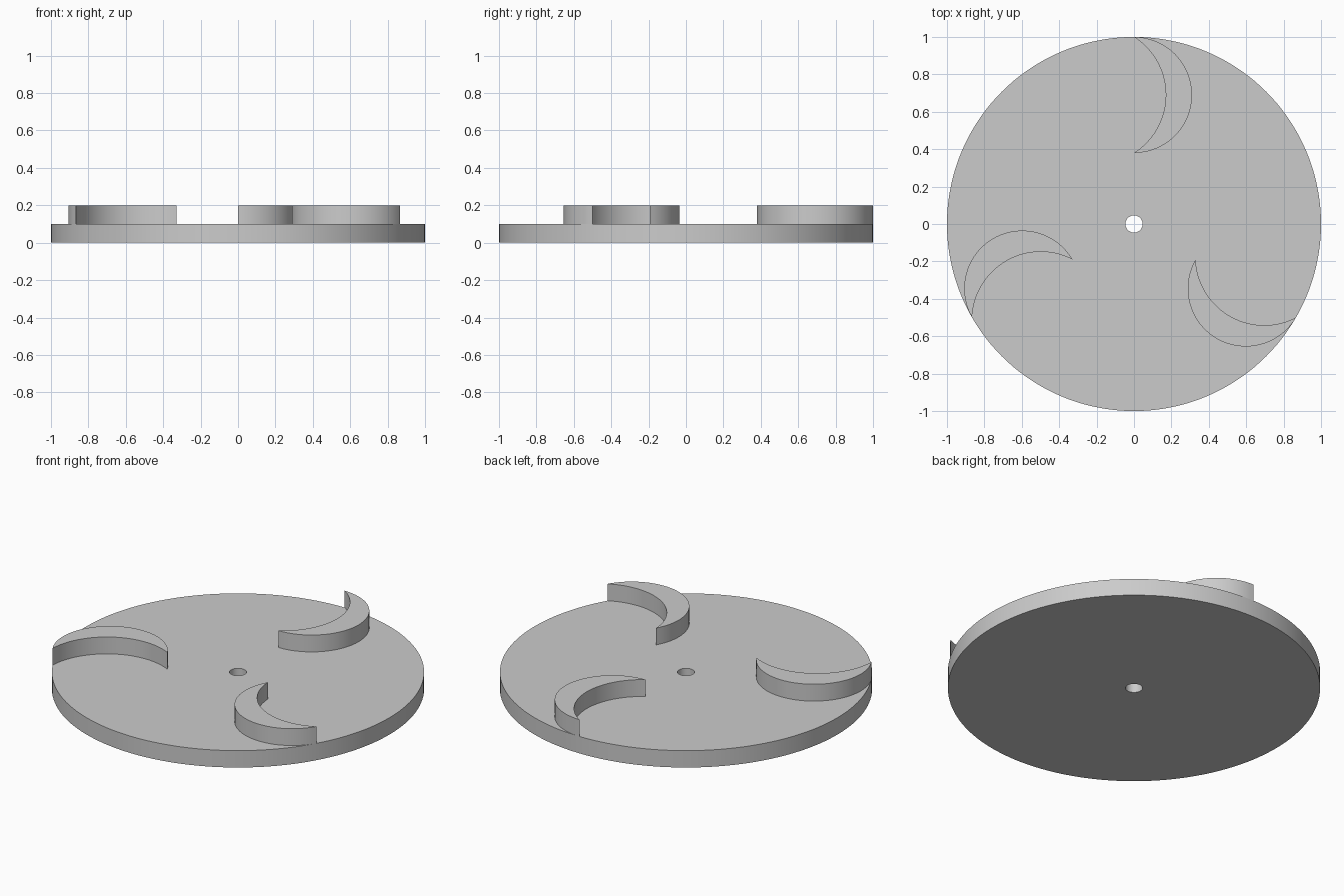
import bpy, bmesh
from math import asin, cos, sin, pi, radians
from mathutils import Matrix, Vector

cube = bpy.data.objects.get("Cube")
if cube:
    bpy.data.objects.remove(cube, do_unlink=True)

DISC_TOP, BLADE_TOP = 0.10, 0.20
GREY = (0.6, 0.6, 0.6, 1)

grey = bpy.data.materials.new("plain grey")
grey.use_nodes = True
grey.diffuse_color = GREY
grey.node_tree.nodes["Principled BSDF"].inputs["Base Color"].default_value = GREY


def extruded(name, edge_a, edge_b, closed, bottom, top):
    """Solid whose flat section is the strip between two point rows."""
    bm = bmesh.new()
    rows = [[bm.verts.new((x, y, bottom)) for x, y in row] for row in (edge_a, edge_b)]
    n = len(edge_a)
    for i in range(n if closed else n - 1):
        j = (i + 1) % n
        bm.faces.new((rows[0][i], rows[0][j], rows[1][j], rows[1][i]))
    # Join the rows where they meet at a tip
    bmesh.ops.remove_doubles(bm, verts=bm.verts[:], dist=1e-4)
    lid = bmesh.ops.extrude_face_region(bm, geom=bm.faces[:], use_keep_orig=True)["geom"]
    bmesh.ops.translate(bm, vec=Vector((0, 0, top - bottom)),
                        verts=[v for v in lid if isinstance(v, bmesh.types.BMVert)])
    bmesh.ops.recalc_face_normals(bm, faces=bm.faces[:])
    mesh = bpy.data.meshes.new(name)
    bm.to_mesh(mesh)
    bm.free()
    mesh.materials.append(grey)
    obj = bpy.data.objects.new(name, mesh)
    bpy.context.collection.objects.link(obj)
    bpy.ops.object.select_all(action="DESELECT")
    obj.select_set(True)
    bpy.context.view_layer.objects.active = obj
    bpy.ops.object.shade_smooth_by_angle(angle=radians(30))
    return obj


def circle(radius, count=144):
    return [(radius * cos(2 * pi * i / count), radius * sin(2 * pi * i / count))
            for i in range(count)]


def bulge(half_chord, depth, middle, count=40):
    """Arc from the outer tip to the inner tip, bowed toward +x."""
    radius = (half_chord ** 2 + depth ** 2) / (2 * depth)
    half = asin(min(1, half_chord / radius))
    angles = [half - 2 * half * i / count for i in range(count + 1)]
    return [(depth - radius + radius * cos(a), middle + radius * sin(a)) for a in angles]


# Round base plate with a centre hole
extruded("base_disc", circle(1), circle(0.046), True, 0, DISC_TOP)

# Three crescent vanes, sunk slightly into the plate
outer = bulge(0.31, 0.31, 0.69)
inner = bulge(0.31, 0.17, 0.69)
for k, name in enumerate(("back_vane", "right_vane", "left_vane")):
    vane = extruded(name, outer, inner, False, DISC_TOP - 0.005, BLADE_TOP)
    vane.data.transform(Matrix.Rotation(k * 2 * pi / 3, 4, "Z"))
